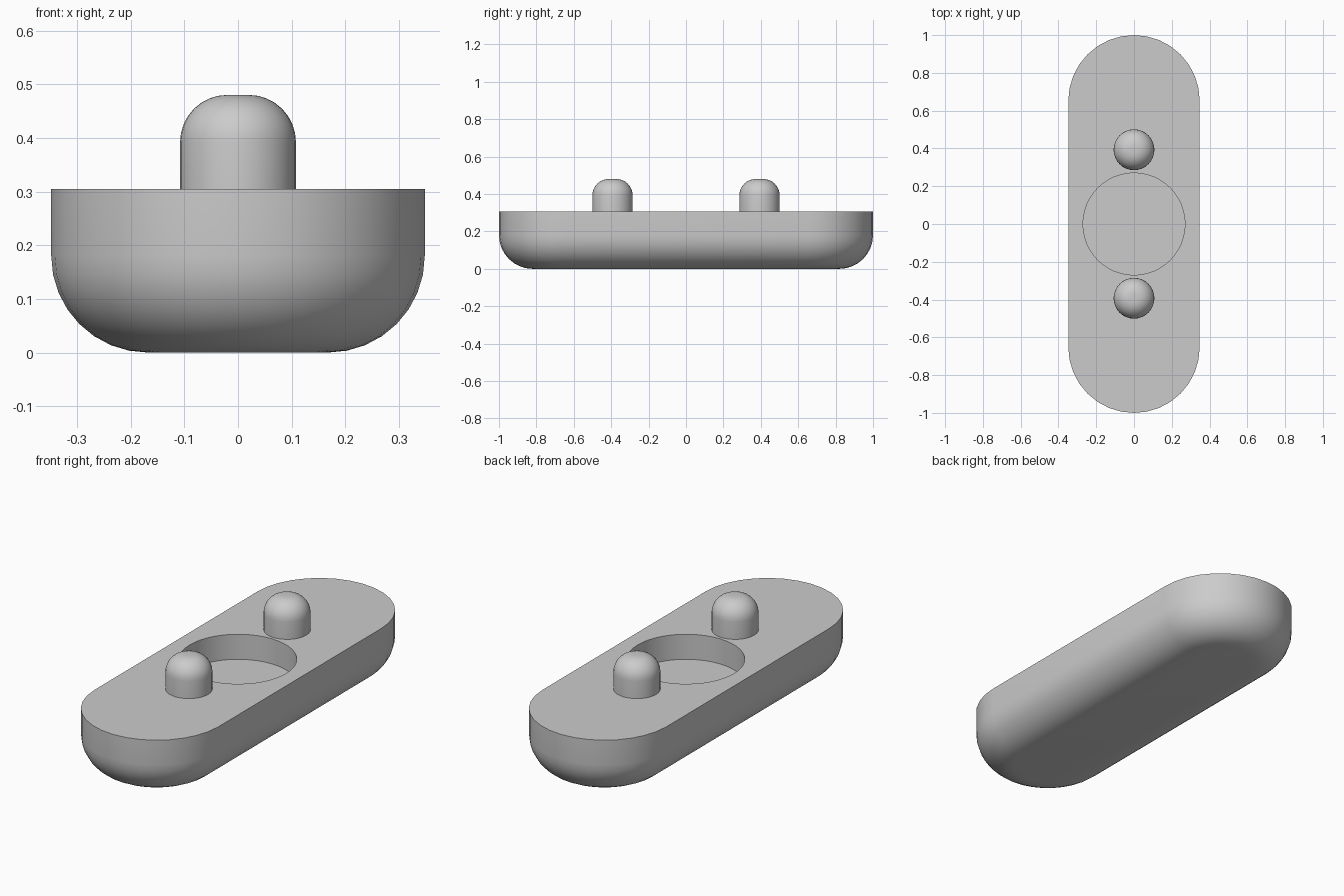
import bpy, bmesh, math

if "Cube" in bpy.data.objects:
    bpy.data.objects.remove(bpy.data.objects["Cube"])

grey = bpy.data.materials.new("light grey")
grey.diffuse_color = (0.6, 0.6, 0.6, 1)
grey.use_nodes = True
grey.node_tree.nodes["Principled BSDF"].inputs["Base Color"].default_value = grey.diffuse_color


def stadium(r, half_len, z, n=16):
    """Rounded-end outline; half_len = 0 end offset gives a circle."""
    pts = []
    for side in (1, -1):
        for i in range(n + 1):
            a = math.pi * i / n
            pts.append((side * r * math.cos(a), side * (half_len + r * math.sin(a)), z))
    return pts


def circle(r, z, n):
    return [(r * math.cos(2 * math.pi * i / n), r * math.sin(2 * math.pi * i / n), z)
            for i in range(n)]


def loft(bm, outlines):
    """Skin a stack of outlines with quads and return the vertex rings."""
    rings = [[bm.verts.new(p) for p in o] for o in outlines]
    for a, b in zip(rings, rings[1:]):
        for i in range(len(a)):
            j = (i + 1) % len(a)
            bm.faces.new((a[i], a[j], b[j], b[i]))
    return rings


def loop_edges(bm, ring):
    return [bm.edges.get((ring[i - 1], ring[i])) for i in range(len(ring))]


def finish(bm, name, location=(0, 0, 0)):
    bmesh.ops.recalc_face_normals(bm, faces=bm.faces)
    mesh = bpy.data.meshes.new(name)
    bm.to_mesh(mesh)
    bm.free()
    mesh.materials.append(grey)
    ob = bpy.data.objects.new(name, mesh)
    ob.location = location
    bpy.context.collection.objects.link(ob)
    bpy.context.view_layer.objects.active = ob
    ob.select_set(True)
    bpy.ops.object.shade_smooth_by_angle(angle=math.radians(35))
    ob.select_set(False)


# Body: rounded lower edge, flat top with a round recess
R, HALF, TOP, FILLET, STEPS = 0.348, 0.652, 0.305, 0.18, 8
bm = bmesh.new()
outlines = []
for k in range(STEPS + 1):
    a = math.pi / 2 * k / STEPS
    outlines.append(stadium(R - FILLET * (1 - math.sin(a)), HALF, FILLET * (1 - math.cos(a))))
outlines.append(stadium(R, HALF, TOP))
shell = loft(bm, outlines)
bm.faces.new(shell[0])
recess = loft(bm, [circle(0.27, TOP, 48), circle(0.27, 0.178, 48)])
bm.faces.new(recess[1])
bmesh.ops.triangle_fill(bm, use_beauty=True, normal=(0, 0, 1),
                        edges=loop_edges(bm, shell[-1]) + loop_edges(bm, recess[0]))
finish(bm, "body")

# Two round-topped pegs
for name, y in (("front_peg", -0.393), ("back_peg", 0.393)):
    bm = bmesh.new()
    r, f, h = 0.108, 0.088, 0.48 - TOP
    outlines = [circle(r, 0, 32)]
    for k in range(STEPS + 1):
        a = math.pi / 2 * k / STEPS
        outlines.append(circle(r - f * (1 - math.cos(a)), h - f * (1 - math.sin(a)), 32))
    rings = loft(bm, outlines)
    bm.faces.new(rings[0])
    bm.faces.new(rings[-1])
    finish(bm, name, (0, y, TOP))
